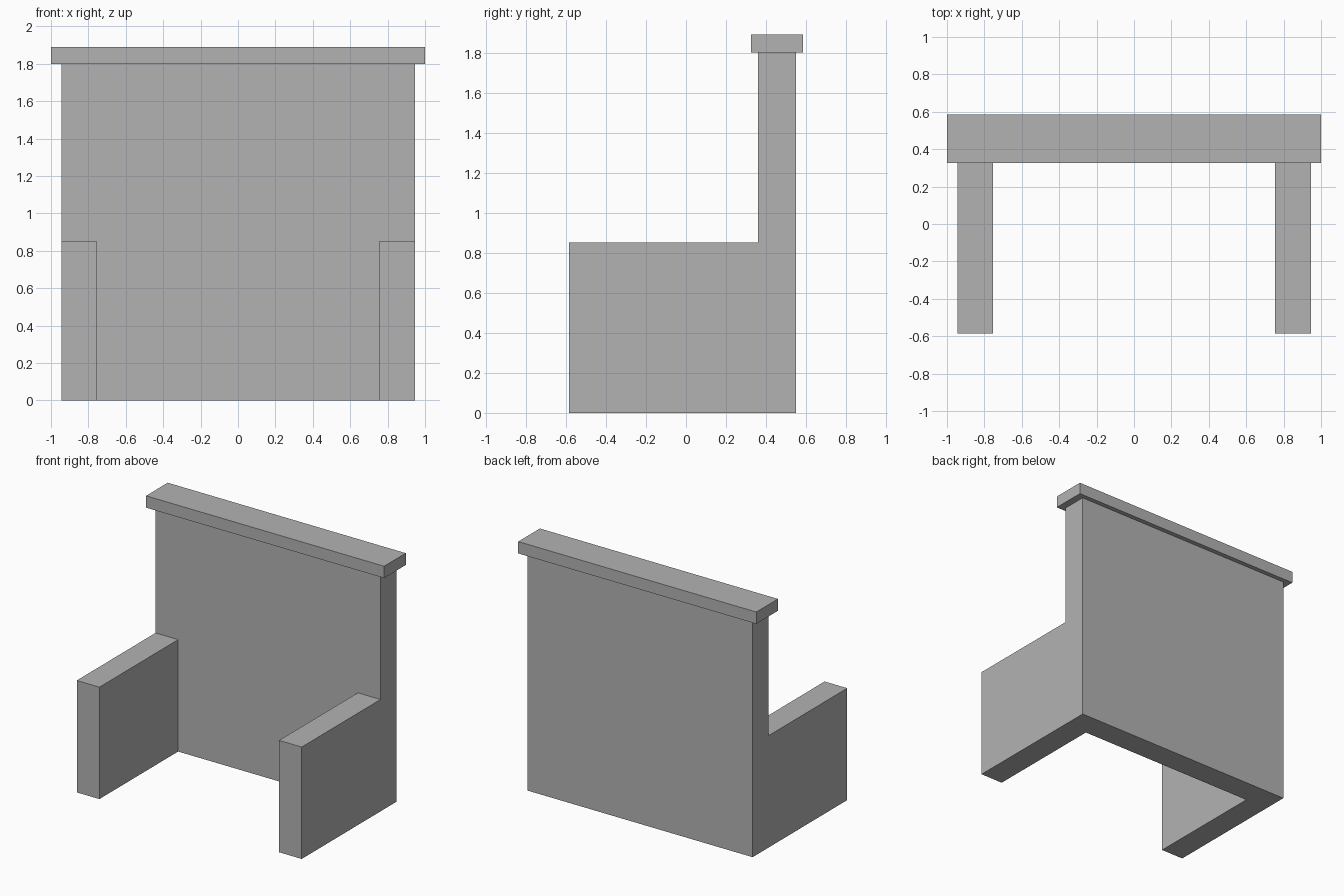
import bpy
import bmesh
from mathutils import Vector

default = bpy.data.objects.get("Cube")
if default:
    bpy.data.objects.remove(default, do_unlink=True)

# Plain grey stone
GREY = (0.45, 0.45, 0.45, 1.0)
stone = bpy.data.materials.new("stone_grey")
stone.use_nodes = True
stone.diffuse_color = GREY
stone.node_tree.nodes["Principled BSDF"].inputs["Base Color"].default_value = GREY

OUTER, INNER = 0.945, 0.755           # side faces of the arms
FRONT, WALL_FRONT, WALL_BACK = -0.585, 0.36, 0.55
ARM_TOP, WALL_TOP, CAP_TOP = 0.85, 1.80, 1.89


def add_object(name, bm):
    bmesh.ops.recalc_face_normals(bm, faces=bm.faces[:])
    mesh = bpy.data.meshes.new(name)
    bm.to_mesh(mesh)
    bm.free()
    mesh.materials.append(stone)
    obj = bpy.data.objects.new(name, mesh)
    bpy.context.collection.objects.link(obj)
    return obj


def raise_faces(bm, faces, height):
    """Extrude faces upward and return the new top faces."""
    geom = bmesh.ops.extrude_face_region(bm, geom=faces)["geom"]
    verts = [g for g in geom if isinstance(g, bmesh.types.BMVert)]
    bmesh.ops.translate(bm, verts=verts, vec=Vector((0, 0, height)))
    return [g for g in geom if isinstance(g, bmesh.types.BMFace)]


# Back wall and two arms, raised from one U-shaped footprint
bm = bmesh.new()


def row(y, xs):
    return [bm.verts.new((x, y, 0)) for x in xs]


xs = (-OUTER, -INNER, INNER, OUTER)
front, middle = row(FRONT, xs), row(WALL_FRONT, xs)
back = row(WALL_BACK, (-OUTER, OUTER))
footprint = [bm.faces.new(middle + back[::-1])]
for i in (0, 2):
    footprint.append(bm.faces.new((front[i], front[i + 1], middle[i + 1], middle[i])))
tops = raise_faces(bm, footprint, ARM_TOP)
wall_top = max(tops, key=lambda f: f.calc_center_median().y)
raise_faces(bm, [wall_top], WALL_TOP - ARM_TOP)
bmesh.ops.dissolve_limit(bm, angle_limit=0.01, verts=bm.verts[:], edges=bm.edges[:])
add_object("back_wall_and_arms", bm)

# Overhanging cap along the top of the wall
bm = bmesh.new()
bmesh.ops.create_cube(bm, size=1)
bmesh.ops.scale(bm, verts=bm.verts[:], vec=(2.0, 0.26, CAP_TOP - WALL_TOP))
bmesh.ops.translate(bm, verts=bm.verts[:], vec=(0, 0.455, (CAP_TOP + WALL_TOP) / 2))
add_object("wall_cap", bm)
